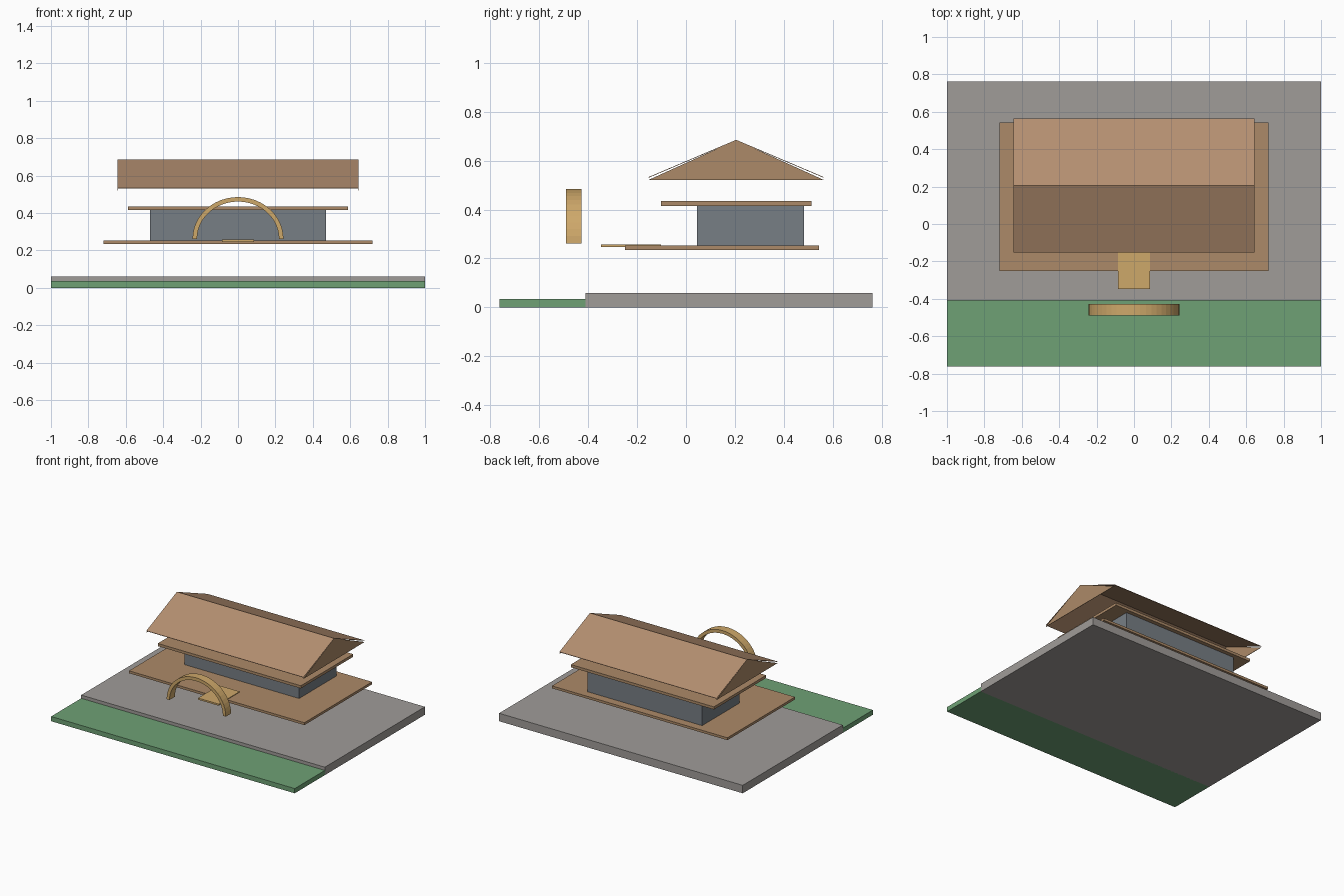
import bpy, bmesh
from math import sin, cos, pi
from mathutils import Vector

cube = bpy.data.objects.get("Cube")
if cube:
    bpy.data.objects.remove(cube, do_unlink=True)


def material(name, rgb):
    """Flat colour, given as sRGB and stored as linear."""
    linear = [((c / 255 + 0.055) / 1.055) ** 2.4 for c in rgb] + [1.0]
    mat = bpy.data.materials.new(name)
    mat.use_nodes = True
    mat.diffuse_color = linear
    mat.node_tree.nodes["Principled BSDF"].inputs["Base Color"].default_value = linear
    return mat


stone = material("grey stone", (160, 156, 153))
grass = material("grass green", (110, 161, 117))
wood = material("brown wood", (172, 138, 104))
tile = material("roof brown", (180, 143, 112))
slate = material("slate wall", (119, 126, 133))
gold = material("golden wood", (206, 168, 106))


def finish(name, bm, mat):
    bmesh.ops.recalc_face_normals(bm, faces=bm.faces)
    mesh = bpy.data.meshes.new(name)
    bm.to_mesh(mesh)
    bm.free()
    mesh.materials.append(mat)
    obj = bpy.data.objects.new(name, mesh)
    bpy.context.collection.objects.link(obj)
    return obj


def box(name, mat, x, y, z):
    """Box spanning the given (low, high) ranges."""
    bm = bmesh.new()
    bmesh.ops.create_cube(bm, size=1)
    for v in bm.verts:
        v.co = Vector([(lo + hi) / 2 + c * (hi - lo)
                       for c, (lo, hi) in zip(v.co, (x, y, z))])
    return finish(name, bm, mat)


def extrude(name, mat, points, direction):
    """Solid made by sweeping a closed outline along a direction."""
    bm = bmesh.new()
    face = bm.faces.new([bm.verts.new(p) for p in points])
    swept = bmesh.ops.extrude_face_region(bm, geom=[face], use_keep_orig=True)
    verts = [g for g in swept["geom"] if isinstance(g, bmesh.types.BMVert)]
    bmesh.ops.translate(bm, verts=verts, vec=direction)
    return finish(name, bm, mat)


# Ground
box("stone_terrace", stone, (-1, 1), (-0.41, 0.763), (0, 0.059))
box("grass_strip", grass, (-1, 1), (-0.763, -0.405), (0, 0.035))

# Building
box("floor_deck", wood, (-0.72, 0.72), (-0.25, 0.543), (0.235, 0.253))
box("hall_walls", slate, (-0.47, 0.47), (0.045, 0.482), (0.253, 0.415))
box("eave_slab", wood, (-0.587, 0.587), (-0.102, 0.512), (0.415, 0.435))
box("entrance_step", gold, (-0.085, 0.085), (-0.347, -0.102), (0.246, 0.258))

# Thin pitched roof sheets meeting at the ridge
half, ridge_y, run = 0.645, 0.205, 0.358
ridge, eave, skin = 0.685, 0.533, 0.003
front_y, back_y = ridge_y - run, ridge_y + run
sheet = [(front_y, eave), (ridge_y, ridge), (back_y, eave),
         (back_y, eave - skin), (ridge_y, ridge - skin), (front_y, eave - skin)]
extrude("roof_sheets", tile, [(-half, y, z) for y, z in sheet], (2 * half, 0, 0))

# Triangular gables hanging slightly below the sheets
gable = [(front_y, 0.521), (ridge_y, ridge - 0.001), (back_y, 0.521)]
for side, x in (("right", -half), ("left", half - skin)):
    extrude(side + "_gable", wood, [(x, y, z) for y, z in gable], (skin, 0, 0))

# Free-standing entrance arch
steps, foot = 24, 0.262
outer = [(0.243 * cos(pi * i / steps), foot + 0.223 * sin(pi * i / steps))
         for i in range(steps + 1)]
inner = [(0.219 * cos(pi * i / steps), foot + 0.199 * sin(pi * i / steps))
         for i in range(steps, -1, -1)]
extrude("entrance_arch", gold, [(x, -0.49, z) for x, z in outer + inner], (0, 0.062, 0))
